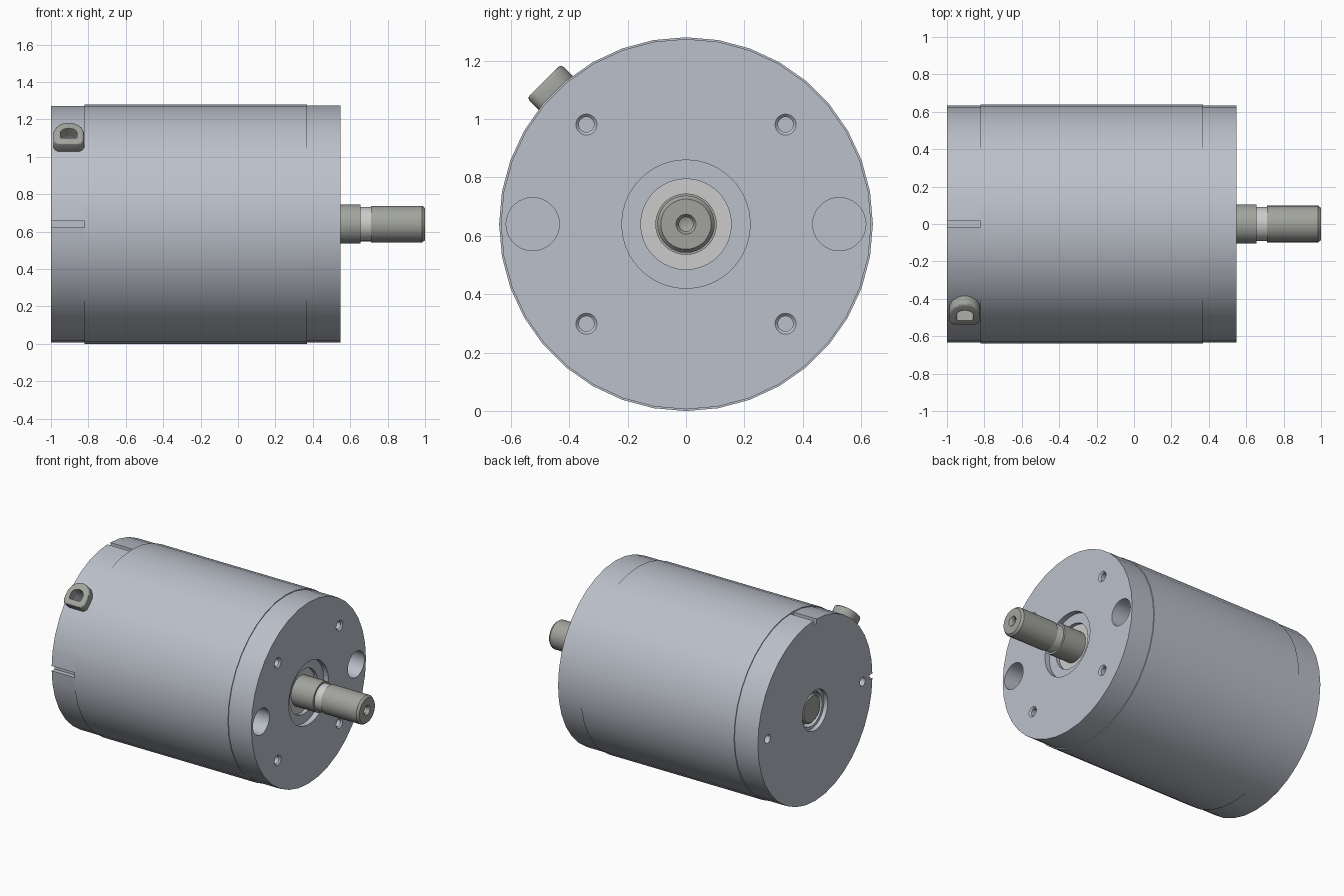
import bpy, bmesh, math
from mathutils import Matrix

if "Cube" in bpy.data.objects:
    bpy.data.objects.remove(bpy.data.objects["Cube"])

CZ = 0.64  # height of the motor axis


def material(name, rgb):
    m = bpy.data.materials.new(name)
    m.diffuse_color = (*rgb, 1)
    m.use_nodes = True
    m.node_tree.nodes["Principled BSDF"].inputs["Base Color"].default_value = m.diffuse_color
    return m


PAINT = material("painted_body", (0.50, 0.53, 0.59))
STEEL = material("steel", (0.36, 0.37, 0.34))
LIGHT = material("light_metal", (0.68, 0.68, 0.66))


def to_object(bm, name, mat=None):
    bmesh.ops.recalc_face_normals(bm, faces=bm.faces[:])
    me = bpy.data.meshes.new(name)
    bm.to_mesh(me)
    bm.free()
    ob = bpy.data.objects.new(name, me)
    bpy.context.collection.objects.link(ob)
    if mat:
        me.materials.append(mat)
    return ob


def lathe(name, profile, mat=None, y=0, z=0, sides=36):
    """Turn (x, radius) points around an axis parallel to x."""
    bm = bmesh.new()
    rings = []
    for x, r in profile:
        n = sides if r else 1
        rings.append([bm.verts.new((x, y + r * math.sin(2 * math.pi * i / sides),
                                    CZ + z + r * math.cos(2 * math.pi * i / sides)))
                      for i in range(n)])
    for a, b in zip(rings, rings[1:]):
        for i in range(sides):
            j = (i + 1) % sides
            quad = [a[i % len(a)], a[j % len(a)], b[j % len(b)], b[i % len(b)]]
            bm.faces.new(list(dict.fromkeys(quad)))
    return to_object(bm, name, mat)


def box(name, lo, hi):
    bm = bmesh.new()
    bmesh.ops.create_cube(bm, size=1)
    for v in bm.verts:
        v.co = [(l + h) / 2 + c * (h - l) for l, h, c in zip(lo, hi, v.co)]
    return to_object(bm, name)


def arch(name, half, top, bottom, corner, w0, w1, mat=None):
    """D-shaped block standing out of the rear cap at 45 degrees."""
    pts = [(half * math.cos(math.pi * i / 16), top * math.sin(math.pi * i / 16))
           for i in range(17)]
    for cx, start in ((-half + corner, math.pi), (half - corner, 1.5 * math.pi)):
        for i in range(6):
            a = start + i * math.pi / 10
            pts.append((cx + corner * math.cos(a), -bottom + corner + corner * math.sin(a)))
    bm = bmesh.new()
    face = bm.faces.new([bm.verts.new((u, v, w0)) for u, v in pts])
    top_geo = bmesh.ops.extrude_face_region(bm, geom=[face])["geom"]
    for v in top_geo:
        if isinstance(v, bmesh.types.BMVert):
            v.co.z = w1
    if not any(f is face for f in bm.faces) or len(bm.faces) < len(pts) + 2:
        bmesh.ops.holes_fill(bm, edges=bm.edges[:], sides=0)
    bm.transform(Matrix.Translation((-0.905, 0, CZ)) @ Matrix.Rotation(math.pi / 4, 4, 'X'))
    return to_object(bm, name, mat)


def finish(ob, cutters=(), bevel=0):
    bpy.ops.object.select_all(action='DESELECT')
    ob.select_set(True)
    bpy.context.view_layer.objects.active = ob
    if bevel:
        m = ob.modifiers.new("bevel", 'BEVEL')
        m.width, m.segments, m.limit_method = bevel, 3, 'ANGLE'
        m.angle_limit = math.radians(40)
        bpy.ops.object.modifier_apply(modifier=m.name)
    for c in cutters:
        m = ob.modifiers.new("cut", 'BOOLEAN')
        m.operation, m.solver, m.object = 'DIFFERENCE', 'EXACT', c
        bpy.ops.object.modifier_apply(modifier=m.name)
    bpy.ops.object.shade_smooth_by_angle(angle=math.radians(30))


# housing tube, slightly larger than both end caps
finish(lathe("housing", [(-0.82, 0), (-0.82, 0.64), (0.37, 0.64), (0.37, 0)], PAINT))

# front cap with stepped bearing recess, bolt pockets and threaded holes
front = lathe("front_cap", [(0.35, 0), (0.35, 0.634), (0.547, 0.634), (0.547, 0.22),
                            (0.51, 0.22), (0.51, 0.155), (0.44, 0.155), (0.44, 0)], PAINT)
cuts = [lathe("pocket_cutter", [(0.385, 0), (0.385, 0.091), (0.6, 0.091), (0.6, 0)], y=s * 0.525)
        for s in (-1, 1)]
cuts += [lathe("thread_cutter", [(0.42, 0), (0.42, 0.026), (0.537, 0.026), (0.547, 0.036),
                                 (0.6, 0.036), (0.6, 0)], y=sy * 0.341, z=sz * 0.341, sides=24)
         for sy in (-1, 1) for sz in (-1, 1)]
finish(front, cuts)

# rear cap with bearing recess, screw holes, two slots and the cable opening
rear = lathe("rear_cap", [(-0.8, 0), (-0.8, 0.634), (-1, 0.634), (-1, 0.14),
                          (-0.97, 0.14), (-0.97, 0.12), (-0.92, 0.12), (-0.92, 0)], PAINT)
window = arch("window_cutter", 0.045, 0.035, 0.04, 0.012, 0.54, 0.75)
rear_cuts = [lathe("screw_cutter", [(-1.1, 0), (-1.1, 0.03), (-0.88, 0.03), (-0.88, 0)],
                   y=s * 0.525, sides=24) for s in (-1, 1)]
rear_cuts += [box("side_slot_cutter", (-1.1, -0.7, CZ - 0.017), (-0.81, -0.6, CZ + 0.017)),
              box("top_slot_cutter", (-1.1, -0.017, CZ + 0.6), (-0.81, 0.017, CZ + 0.7)),
              window]
finish(rear, rear_cuts)

# cable grommet
grommet = arch("cable_grommet", 0.082, 0.084, 0.08, 0.035, 0.615, 0.69, STEEL)
finish(grommet, [window], bevel=0.013)

# front bearing ring
finish(lathe("bearing", [(0.43, 0), (0.43, 0.156), (0.485, 0.156), (0.485, 0)], LIGHT))

# output shaft: shoulder, groove collar and chamfered end with centre hole
finish(lathe("shaft_shoulder", [(0.46, 0), (0.46, 0.105), (0.655, 0.105), (0.655, 0)], STEEL))
finish(lathe("shaft_groove", [(0.64, 0), (0.64, 0.092), (0.72, 0.092), (0.72, 0)], LIGHT))
finish(lathe("shaft_end", [(0.71, 0), (0.71, 0.098), (0.985, 0.098), (1, 0.086), (1, 0.034),
                           (0.985, 0.024), (0.93, 0.024), (0.92, 0)], STEEL))

# rear end of the shaft inside the recess
finish(lathe("rear_shaft_end", [(-0.9, 0), (-0.9, 0.1), (-0.965, 0.1), (-0.975, 0.09),
                                (-0.975, 0)], STEEL))

# remove cutters
for c in set(cuts + rear_cuts):
    bpy.data.objects.remove(c)
